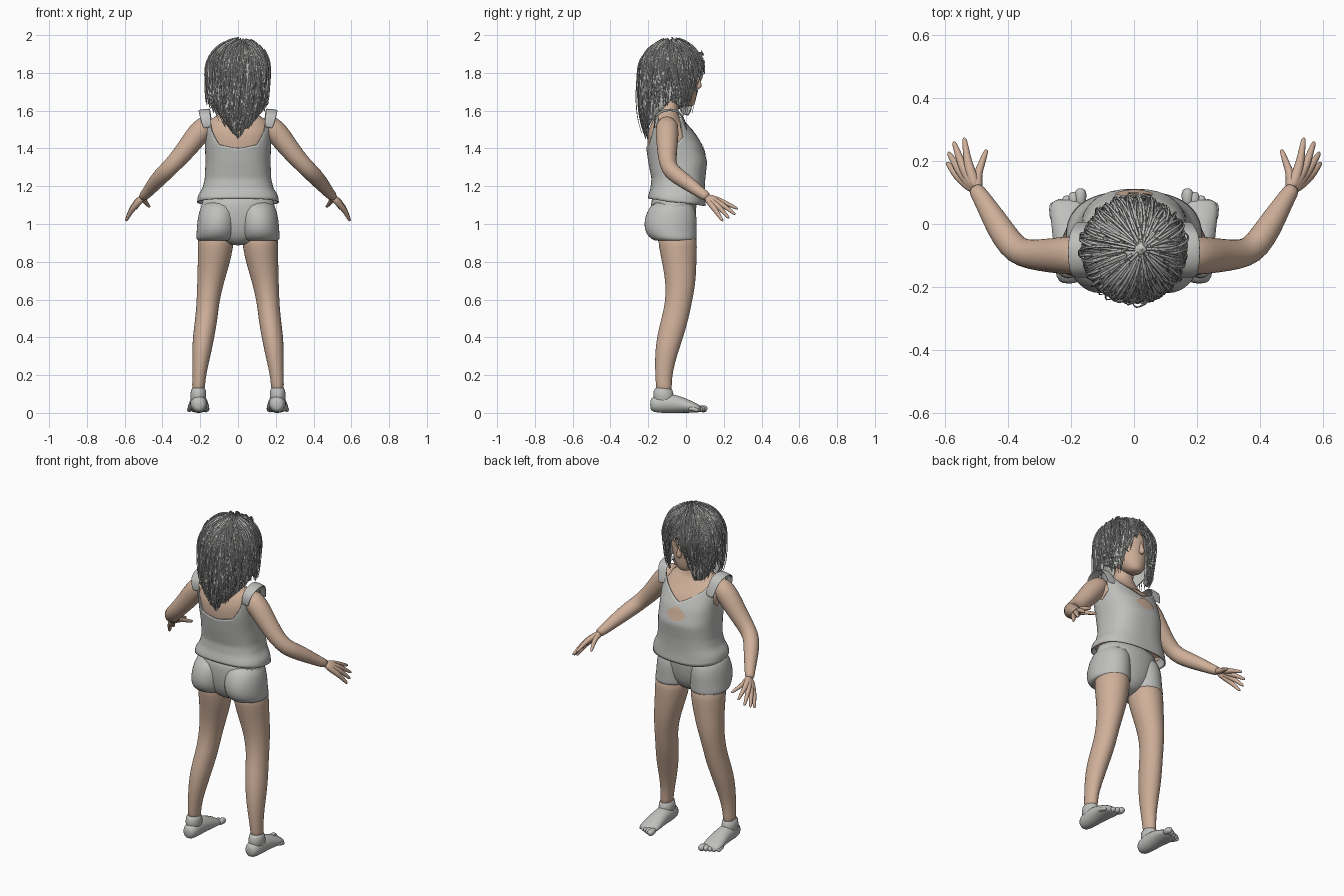
import bpy, bmesh, math, random
from mathutils import Vector

random.seed(4)
default_cube = bpy.data.objects.get("Cube")
if default_cube:
    bpy.data.objects.remove(default_cube, do_unlink=True)


def make_material(name, colour):
    material = bpy.data.materials.new(name)
    material.use_nodes = True
    material.diffuse_color = colour
    material.node_tree.nodes["Principled BSDF"].inputs["Base Color"].default_value = colour
    return material


skin = make_material("warm skin", (0.62, 0.43, 0.32, 1))
grey = make_material("light grey", (0.52, 0.53, 0.51, 1))


def interpolate(table, key):
    """Linear lookup in rows whose first entry is the key."""
    if key <= table[0][0]:
        return table[0][1:]
    for low, high in zip(table, table[1:]):
        if key <= high[0]:
            part = (key - low[0]) / (high[0] - low[0])
            return [a + (b - a) * part for a, b in zip(low[1:], high[1:])]
    return table[-1][1:]


def add_grid(name, rows, material, closed=True, caps=False, subdivide=0, thickness=0):
    """Skin a list of equally long point rows."""
    bm = bmesh.new()
    grid = [[bm.verts.new(point) for point in row] for row in rows]
    count = len(grid[0])
    for low, high in zip(grid, grid[1:]):
        for i in range(count if closed else count - 1):
            j = (i + 1) % count
            bm.faces.new((low[i], low[j], high[j], high[i]))
    if caps:
        bm.faces.new(grid[0][::-1])
        bm.faces.new(grid[-1])
    bmesh.ops.recalc_face_normals(bm, faces=bm.faces)
    for face in bm.faces:
        face.smooth = True
    mesh = bpy.data.meshes.new(name)
    bm.to_mesh(mesh)
    bm.free()
    mesh.materials.append(material)
    obj = bpy.data.objects.new(name, mesh)
    bpy.context.collection.objects.link(obj)
    if thickness:
        obj.modifiers.new("cloth", "SOLIDIFY").thickness = thickness
    if subdivide:
        smooth = obj.modifiers.new("smooth", "SUBSURF")
        smooth.levels = smooth.render_levels = subdivide
    return obj


def loft(name, rings, material, axis="z", sides=20):
    """Ellipse rings (x, y, z, half width, half depth) across the given axis."""
    rows = []
    for x, y, z, a, b in rings:
        row = []
        for i in range(sides):
            turn = math.tau * i / sides
            u, v = a * math.cos(turn), b * math.sin(turn)
            row.append((x + u, y + v, z) if axis == "z" else (x + u, y, z + v))
        rows.append(row)
    return add_grid(name, rows, material, caps=True, subdivide=1)


def tube(name, points, material, sides=12):
    """Round limb through points (x, y, z, radius)."""
    centres = [Vector(p[:3]) for p in points]
    rows = []
    for i, point in enumerate(points):
        along = (centres[min(i + 1, len(points) - 1)] - centres[max(i - 1, 0)]).normalized()
        across = along.cross(Vector((0, 0, 1))).normalized()
        up = across.cross(along)
        turns = [math.tau * k / sides for k in range(sides)]
        rows.append([centres[i] + point[3] * (across * math.cos(t) + up * math.sin(t)) for t in turns])
    return add_grid(name, rows, material, caps=True, subdivide=1)


# Torso: height, half width, back, front
TORSO = [(1.09, .22, -.205, .105), (1.15, .212, -.2, .1), (1.19, .188, -.188, .1),
         (1.24, .176, -.183, .102), (1.33, .172, -.2, .112), (1.42, .175, -.213, .085),
         (1.5, .185, -.205, .04), (1.58, .19, -.19, 0)]


def torso_point(turn, z, grow=1.0):
    width, back, front = interpolate(TORSO, z)
    c, s = math.cos(turn), math.sin(turn)
    x = math.copysign(abs(c) ** .8, c) * width * grow
    y = (back + front) / 2 + math.copysign(abs(s) ** .8, s) * (front - back) / 2 * grow
    return Vector((x, y, z))


turns = [math.tau * i / 72 for i in range(72)]
rows = [[torso_point(t, 1.16 + .0425 * k, .95) for t in turns] for k in range(9)]
for z, width, depth, y in [(1.55, .15, .075, -.1), (1.585, .095, .06, -.1),
                           (1.62, .056, .055, -.095), (1.7, .052, .055, -.075)]:
    rows.append([(width * math.cos(t), y + depth * math.sin(t), z) for t in turns])
add_grid("torso_and_neck", rows, skin, caps=True)
loft("belly", [(0, -.06, 1.02, .18, .1), (0, -.06, 1.2, .168, .125)], skin)

# Sleeveless top: upper edge height by direction, back to front
EDGE = [(-90, 1.4), (-60, 1.42), (-46, 1.48), (-39, 1.57), (-30, 1.57), (-20, 1.48), (0, 1.42),
        (20, 1.46), (30, 1.56), (40, 1.57), (52, 1.53), (90, 1.45)]
rows = []
for k in range(25):
    row = []
    for t in turns:
        top = interpolate(EDGE, math.degrees(math.asin(math.sin(t))))[0]
        hem = 1.115 - .02 * math.sin(t)
        row.append(torso_point(t, hem + (top - hem) * k / 24))
    rows.append(row)
add_grid("sleeveless_top", rows, grey, thickness=.006)

# Keyhole opening under the neckline
rows = []
for k in range(11):
    width = .3 * math.sin(math.pi * k / 10) * (1.2 - k / 14) + .01
    rows.append([torso_point(math.pi / 2 + width * u, 1.35 + .008 * k) + Vector((0, .004, 0))
                 for u in (-1, -.5, 0, .5, 1)])
add_grid("keyhole", rows, skin, closed=False)

# Shorts, head and face
loft("shorts_waist", [(0, -.065, 1.17, .185, .115), (0, -.065, 1.1, .2, .125),
                      (0, -.07, 1.0, .2, .12), (0, -.07, .93, .14, .1), (0, -.07, .885, .04, .06)], grey)
loft("head", [(0, .01, 1.622, .025, .025), (0, -.005, 1.64, .052, .055), (0, -.03, 1.68, .083, .088),
              (0, -.045, 1.74, .105, .108), (0, -.06, 1.81, .118, .128), (0, -.07, 1.88, .112, .125),
              (0, -.07, 1.93, .08, .09), (0, -.07, 1.95, .03, .03)], skin)
loft("nose", [(0, .063, 1.715, .012, .012), (0, .067, 1.73, .018, .022), (0, .06, 1.765, .01, .014),
              (0, .055, 1.8, .008, .01)], skin, sides=10)
for name, z in [("upper_lip", 1.692), ("lower_lip", 1.68)]:
    tube(name, [(-.028, .043, z, .002), (0, .056, z, .008), (.028, .043, z, .002)], skin, 8)

# Paired parts
for label, s in [("left", 1), ("right", -1)]:
    def mirrored(points):
        return [(s * p[0],) + tuple(p[1:]) for p in points]

    strap = [(-.17, 1.51, .138, .185), (-.172, 1.57, .145, .2), (-.135, 1.605, .148, .21),
             (-.08, 1.615, .148, .212), (-.03, 1.6, .145, .208), (-.008, 1.56, .14, .195), (.01, 1.5, .13, .185)]
    rows = [[(s * (a + (b - a) * u), y, z - .008 * u * u) for u in (0, .33, .66, 1)] for y, z, a, b in strap]
    add_grid(label + "_shoulder_strap", rows, grey, closed=False, subdivide=2, thickness=.008)

    loft(label + "_shorts_leg", mirrored([
        (.1, -.07, 1.13, .085, .1), (.105, -.078, 1.06, .105, .135), (.11, -.083, 1.0, .108, .142),
        (.113, -.08, .95, .108, .137), (.116, -.06, .915, .107, .12), (.118, -.055, .91, .09, .1)]), grey)
    loft(label + "_leg", mirrored([
        (.115, -.05, .98, .098, .11), (.118, -.043, .88, .096, .102), (.13, -.034, .78, .084, .09),
        (.147, -.028, .68, .07, .079), (.16, -.04, .58, .06, .071), (.167, -.058, .5, .06, .073),
        (.183, -.085, .4, .058, .071), (.193, -.105, .31, .05, .06), (.203, -.117, .22, .038, .047),
        (.209, -.118, .15, .034, .042), (.21, -.115, .1, .034, .042)]), skin)

    # Foot with toes
    loft(label + "_ankle", mirrored([(.21, -.122, .14, .04, .05), (.21, -.12, .1, .042, .053),
                                     (.21, -.115, .04, .045, .062)]), grey)
    loft(label + "_foot", mirrored([
        (.207, -.19, .045, .02, .025), (.207, -.175, .045, .042, .043), (.208, -.11, .052, .047, .054),
        (.208, -.04, .047, .05, .047), (.209, .02, .034, .058, .034), (.21, .06, .025, .056, .024),
        (.21, .08, .02, .045, .015)]), grey, axis="y")
    for k in range(5):
        x, tip, r = .17 + .022 * k, .113 - .011 * k, .021 - .002 * k
        tube(label + "_toe", mirrored([(x, tip - .06, .024, r * .8), (x, tip - .028, .022, r),
                                       (x, tip - .01, r, r), (x, tip, .017, r * .5)]), grey, 8)

    # Arm and hand
    tube(label + "_arm", mirrored([
        (.13, -.1, 1.53, .045), (.17, -.1, 1.52, .062), (.215, -.1, 1.475, .062), (.27, -.1, 1.4, .055),
        (.33, -.098, 1.33, .048), (.375, -.085, 1.285, .046), (.41, -.04, 1.25, .045),
        (.45, .025, 1.205, .038), (.485, .085, 1.16, .028), (.51, .12, 1.138, .026)]), skin, 16)
    wrist = Vector((.5, .105, 1.145))
    hand = [("index", (.527, .19, 1.12), (.54, .275, 1.08)), ("middle", (.547, .188, 1.105), (.573, .262, 1.05)),
            ("ring", (.558, .175, 1.09), (.59, .228, 1.03)), ("little", (.563, .155, 1.075), (.594, .195, 1.015)),
            ("thumb", (.498, .155, 1.125), (.468, .237, 1.09))]
    for finger, knuckle, tip in hand:
        knuckle, tip = Vector(knuckle), Vector(tip)
        path = [(wrist, .02), (wrist.lerp(knuckle, .6), .02), (knuckle, .0155),
                (knuckle.lerp(tip, .5), .0115), (knuckle.lerp(tip, .9), .009), (tip, .004)]
        tube(label + "_" + finger + "_finger", mirrored([(*p, r) for p, r in path]), skin, 8)

# Hair: tip height by direction, zero degrees over the face
TIPS = [(-180, 1.47), (-150, 1.5), (-120, 1.61), (-90, 1.67), (-55, 1.6), (-28, 1.6), (-12, 1.74),
        (0, 1.83), (12, 1.85), (28, 1.74), (42, 1.62), (60, 1.6), (90, 1.67), (120, 1.6),
        (150, 1.5), (180, 1.47)]


def hair_point(angle, t, size=1.0, extra=0.0):
    angle = (angle + 180) % 360 - 180
    end = interpolate(TIPS, angle)[0] + extra
    direction = math.radians(angle)
    z = 1.8 + .17 * size * math.cos(t * math.pi * .8) if t < .625 else 1.8
    around = math.sin(min(t / .625, 1) * math.pi / 2)
    if t < .625:
        z = max(z, end)
    else:
        z = min(1.8, end) + (1.8 - min(1.8, end)) * (1 - t) / .375
        if end > 1.8:
            z = end
    drop = max(0, 1.8 - z) / .33
    x = .16 * size * around * math.sin(direction) * (1 - .72 * drop ** 4)
    y = .163 * size * around * math.cos(direction)
    y *= 1 - .45 * drop if y > 0 else 1 + .12 * drop - .28 * drop ** 3
    return Vector((x + .025 * (1 - around), -.08 + y, z))


shell = [[hair_point(a, k / 18, .97, .025 * math.sin(a * 1.3)) for a in range(-180, 180, 5)] for k in range(19)]
add_grid("hair_cap", shell, grey, thickness=.008)

strands = bpy.data.curves.new("hair_strands", "CURVE")
strands.dimensions = "3D"
strands.bevel_depth = .0045
strands.bevel_resolution = 0
for n in range(420):
    angle, size = random.uniform(-180, 180), random.uniform(.97, 1.06)
    start, swirl = random.uniform(.03, .5), random.uniform(-22, 22)
    extra = random.uniform(-.03, .07)
    if n % 20 == 0:
        size = 1.1
    spline = strands.splines.new("POLY")
    spline.points.add(11)
    for k, point in enumerate(spline.points):
        u = k / 11
        place = hair_point(angle + swirl * (u - .7), start + (1 - start) * u, size, extra)
        point.co = (*place, 1)
        point.radius = 1.1 - .8 * u
strands.materials.append(grey)
bpy.context.collection.objects.link(bpy.data.objects.new("hair_strands", strands))
